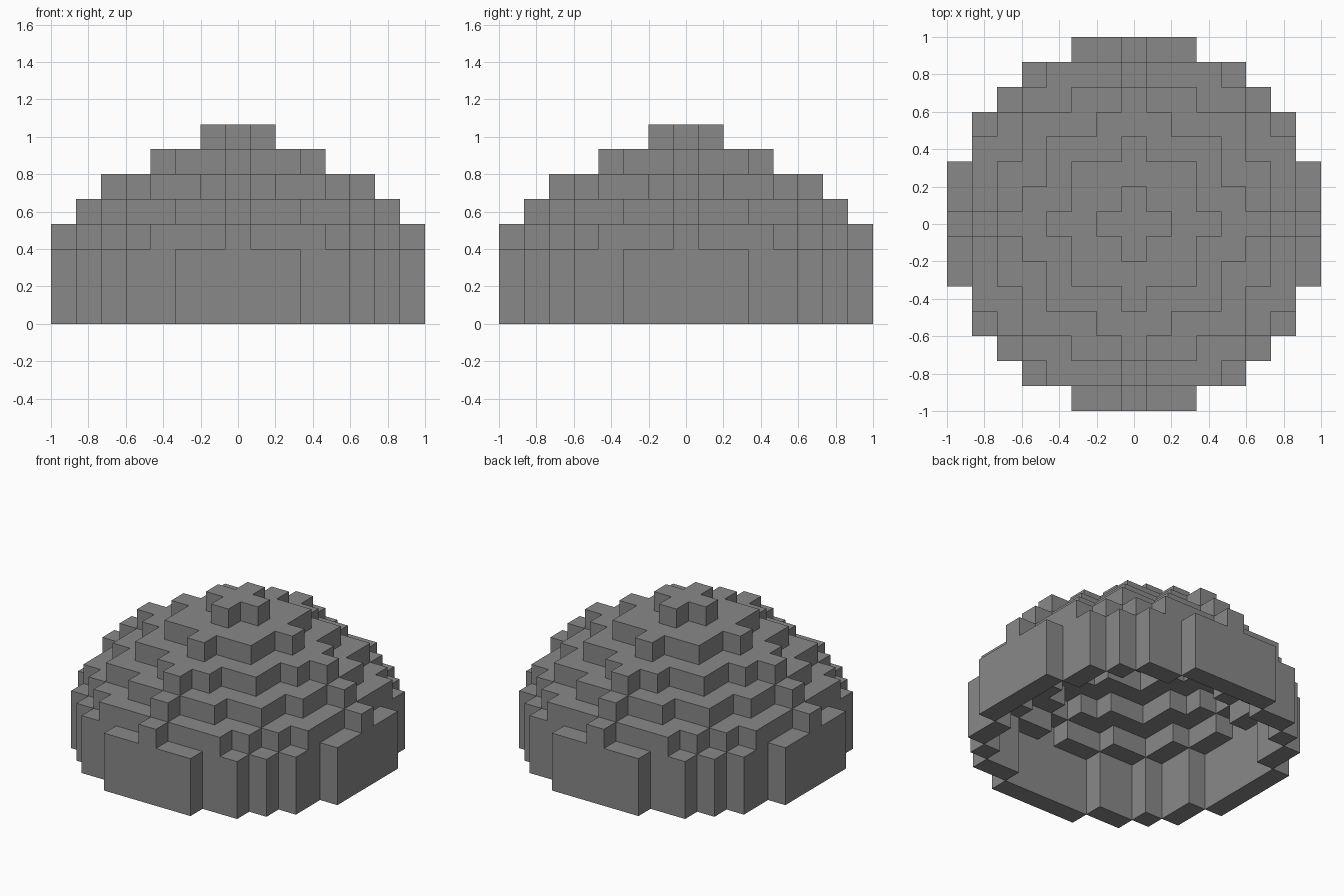
import bpy
import bmesh
from mathutils import Vector

cube = bpy.data.objects.get("Cube")
if cube:
    bpy.data.objects.remove(cube, do_unlink=True)

UNIT = 2 / 15  # edge of one block

# Half width of each row of blocks, from the middle row outwards
BASE = [7, 7, 7, 6, 6, 5, 4, 2]
LAYERS = [
    BASE, BASE, BASE,
    [7, 6, 6, 6, 5, 4, 3, 0],
    [6, 5, 5, 4, 4, 2, 0],
    [5, 4, 3, 3, 1, 0],
    [3, 2, 2, 0],
    [1, 0],
]


def inside(x, y, z):
    """True within the full dome; the space below the floor stays open."""
    z = max(z, 0)
    if z >= len(LAYERS) or abs(y) >= len(LAYERS[z]):
        return False
    return abs(x) <= LAYERS[z][abs(y)]


SIDES = [Vector(s) for s in
         ((1, 0, 0), (-1, 0, 0), (0, 1, 0), (0, -1, 0), (0, 0, 1), (0, 0, -1))]


def neighbour(cell, side):
    return tuple(int(c + s) for c, s in zip(cell, side))


# Keep only the blocks that touch the outside, leaving a hollow shell
span = range(-7, 8)
solid = {(x, y, z) for x in span for y in span for z in range(len(LAYERS))
         if inside(x, y, z)}
shell = {c for c in solid if not all(inside(*neighbour(c, s)) for s in SIDES)}

# Skin the shell with one square wherever a block meets empty space
bm = bmesh.new()
for cell in sorted(shell):
    centre = Vector(cell) + Vector((0, 0, 0.5))
    for side in SIDES:
        if neighbour(cell, side) in shell:
            continue
        u = Vector((side.y, side.z, side.x)) / 2
        v = side.cross(u)
        middle = centre + side / 2
        corners = (middle - u - v, middle + u - v, middle + u + v, middle - u + v)
        bm.faces.new([bm.verts.new(p * UNIT) for p in corners])
bmesh.ops.remove_doubles(bm, verts=bm.verts, dist=UNIT / 100)

mesh = bpy.data.meshes.new("dome_shell")
bm.to_mesh(mesh)
bm.free()
dome = bpy.data.objects.new("dome_shell", mesh)
bpy.context.collection.objects.link(dome)

# Plain grey
grey = bpy.data.materials.new("grey")
grey.use_nodes = True
colour = (0.25, 0.25, 0.25, 1)
grey.diffuse_color = colour
grey.node_tree.nodes["Principled BSDF"].inputs["Base Color"].default_value = colour
mesh.materials.append(grey)
